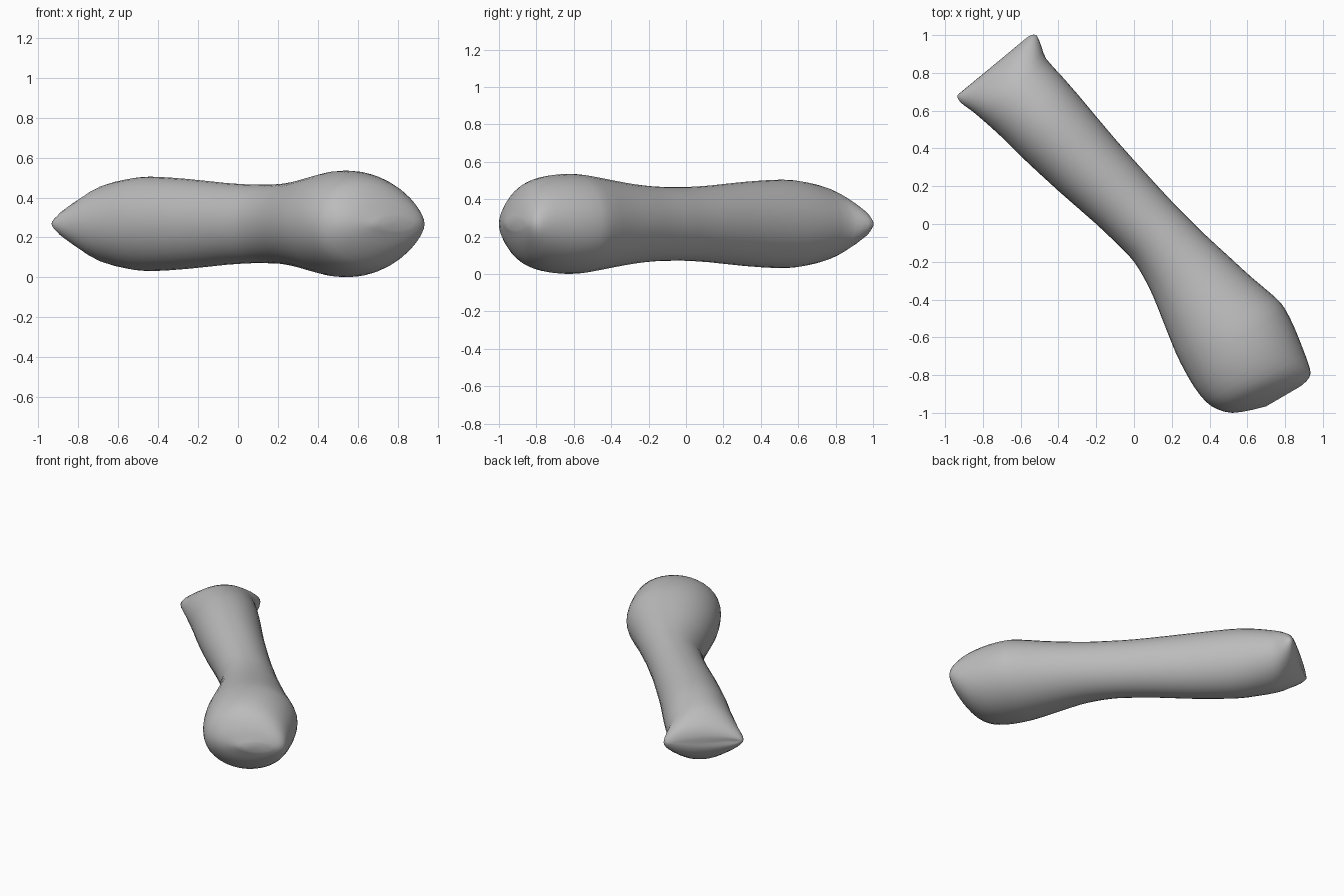
import bpy, bmesh, math
from mathutils import Vector

if "Cube" in bpy.data.objects:
    bpy.data.objects.remove(bpy.data.objects["Cube"])

# Stations along the bone: left edge x, y, right edge x, y, half height
STATIONS = [
    (-.91, .70, -.57, .985, .015), (-.935, .68, -.545, 1.0, .05),
    (-.92, .645, -.515, .997, .11), (-.86, .60, -.49, .94, .165),
    (-.80, .55, -.465, .875, .20), (-.70, .46, -.38, .78, .225),
    (-.60, .36, -.28, .665, .237), (-.40, .175, -.10, .45, .225),
    (-.20, .0, .08, .25, .205), (-.06, -.135, .20, .12, .197),
    (.0, -.20, .28, .04, .197), (.05, -.28, .38, -.06, .20),
    (.10, -.38, .50, -.17, .212), (.16, -.53, .62, -.28, .235),
    (.22, -.68, .75, -.39, .26), (.27, -.78, .80, -.45, .267),
    (.32, -.865, .85, -.55, .262), (.38, -.94, .89, -.65, .24),
    (.44, -.98, .92, -.73, .20), (.52, -1.0, .935, -.79, .13),
    (.62, -.985, .915, -.83, .07), (.70, -.965, .88, -.86, .03),
]
MID_Z = .268
SIDES = 36
STEPS = 2


def smooth_stations(rows):
    """Catmull-Rom interpolation between the stations."""
    out = []
    for i in range(len(rows) - 1):
        p = [rows[max(i - 1, 0)], rows[i], rows[i + 1], rows[min(i + 2, len(rows) - 1)]]
        for k in range(STEPS):
            t = k / STEPS
            out.append([.5 * (2 * b + (c - a) * t + (2 * a - 5 * b + 4 * c - d) * t * t
                              + (3 * b - a - 3 * c + d) * t ** 3) for a, b, c, d in zip(*p)])
    return out + [rows[-1]]


# Bone: elliptical rings joined into one skin
bm = bmesh.new()
rings = []
for lx, ly, rx, ry, h in smooth_stations(STATIONS):
    left, right = Vector((lx, ly, MID_Z)), Vector((rx, ry, MID_Z))
    centre, half = (left + right) / 2, (right - left) / 2
    rings.append([bm.verts.new(centre + half * math.cos(a) + Vector((0, 0, h * math.sin(a))))
                  for a in (2 * math.pi * j / SIDES for j in range(SIDES))])
for r0, r1 in zip(rings, rings[1:]):
    for j in range(SIDES):
        n = (j + 1) % SIDES
        bm.faces.new((r0[j], r0[n], r1[n], r1[j]))
bm.faces.new(rings[0])
bm.faces.new(rings[-1])
bmesh.ops.recalc_face_normals(bm, faces=bm.faces)
for f in bm.faces:
    f.smooth = True
mesh = bpy.data.meshes.new("bone")
bm.to_mesh(mesh)
bm.free()

# Plain grey surface
grey = bpy.data.materials.new("grey")
grey.diffuse_color = (.5, .5, .5, 1)
grey.use_nodes = True
grey.node_tree.nodes["Principled BSDF"].inputs["Base Color"].default_value = grey.diffuse_color
mesh.materials.append(grey)
bone = bpy.data.objects.new("bone", mesh)
bpy.context.collection.objects.link(bone)
